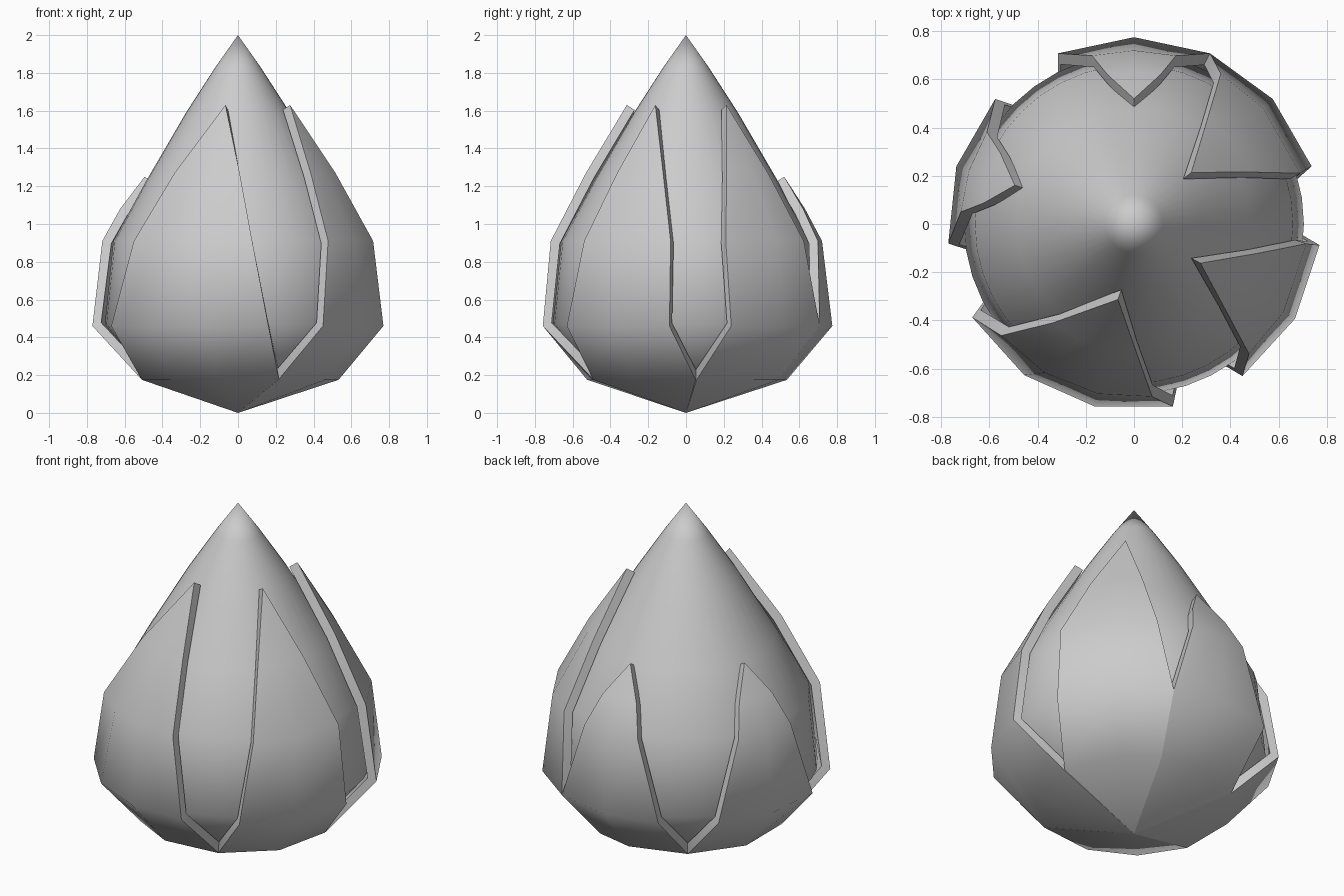
import bpy, bmesh, math

old = bpy.data.objects.get("Cube")
if old:
    bpy.data.objects.remove(old)

grey = bpy.data.materials.new("light_grey")
grey.use_nodes = True
grey.diffuse_color = (0.6, 0.6, 0.6, 1)
grey.node_tree.nodes["Principled BSDF"].inputs["Base Color"].default_value = grey.diffuse_color


def finish(name, bm):
    """Turn a bmesh into a grey object and make it the active one."""
    bmesh.ops.remove_doubles(bm, verts=bm.verts, dist=0.0005)
    bmesh.ops.recalc_face_normals(bm, faces=bm.faces)
    mesh = bpy.data.meshes.new(name)
    bm.to_mesh(mesh)
    bm.free()
    mesh.materials.append(grey)
    obj = bpy.data.objects.new(name, mesh)
    bpy.context.collection.objects.link(obj)
    bpy.ops.object.select_all(action='DESELECT')
    obj.select_set(True)
    bpy.context.view_layer.objects.active = obj
    return obj


def grid(rows):
    """Skin rows of (radius, height, angles in degrees) with faces."""
    bm = bmesh.new()
    pts = [[bm.verts.new((r * math.cos(math.radians(a)), r * math.sin(math.radians(a)), z))
            for a in angles] for r, z, angles in rows]
    for low, high in zip(pts, pts[1:]):
        for i in range(len(low) - 1):
            bm.faces.new((low[i], low[i + 1], high[i + 1], high[i]))
    return bm


# Inner bud: a smooth lathed teardrop
SIDES = 40
turn = [i * 360 / SIDES for i in range(SIDES + 1)]
profile = [(0, 0.04), (0.48, 0.2), (0.705, 0.47), (0.66, 0.91),
           (0.485, 1.23), (0.275, 1.59), (0.12, 1.83), (0, 2)]
finish("inner_bud", grid([(r, z, turn) for r, z in profile]))
bpy.ops.object.shade_smooth_by_angle(angle=math.radians(60))


def petal(name, centre, tip, base, belly, shoulder):
    """Pointed shell; base, belly and shoulder are edge angles around the centre."""
    tip_r, tip_z = tip
    mid_r, mid_z = (0.72 + tip_r) / 2 + 0.01, (0.91 + tip_z) / 2
    cols = [centre + a for a in belly]
    n = len(cols)

    def spread(pair, k=1.0):
        # columns keep their share of each side when the row narrows
        return [centre + k * (a / belly[0] * pair[0] if a < 0 else a / belly[-1] * pair[1])
                for a in belly]

    rows = [(0, 0, [centre] * n), (0.535, 0.175, spread(base)), (0.775, 0.46, cols),
            (0.72, 0.91, spread(shoulder)), (mid_r, mid_z, spread(shoulder, 0.72)),
            (tip_r, tip_z, [centre] * n)]
    obj = finish(name, grid(rows))
    shell = obj.modifiers.new("thickness", 'SOLIDIFY')
    shell.thickness = 0.05
    shell.offset = -1
    # outward normals are needed so the shell thickens inward
    me = obj.data
    if sum(p.normal.dot(p.center) * p.area for p in me.polygons) < 0:
        me.flip_normals()
    bpy.ops.object.modifier_apply(modifier=shell.name)
    bpy.ops.object.shade_smooth_by_angle(angle=math.radians(60))


TALL, SHORT = (0.32, 1.63), (0.52, 1.25)
EVEN = (-24, 0, 24)

petal("front_petal", -102, TALL, (-60, 36), (-48, -24, 0, 24), (-38, 18))
petal("front_left_petal", -30.5, TALL, (-36, 36), EVEN, (-18, 24))
petal("back_left_petal", 42, TALL, (-36, 24), EVEN, (-25, 18))
petal("back_petal", 90, SHORT, (-24, 36), EVEN, (-14, 14))
petal("right_petal", 162, SHORT, (-36, 36), EVEN, (-14, 14))
